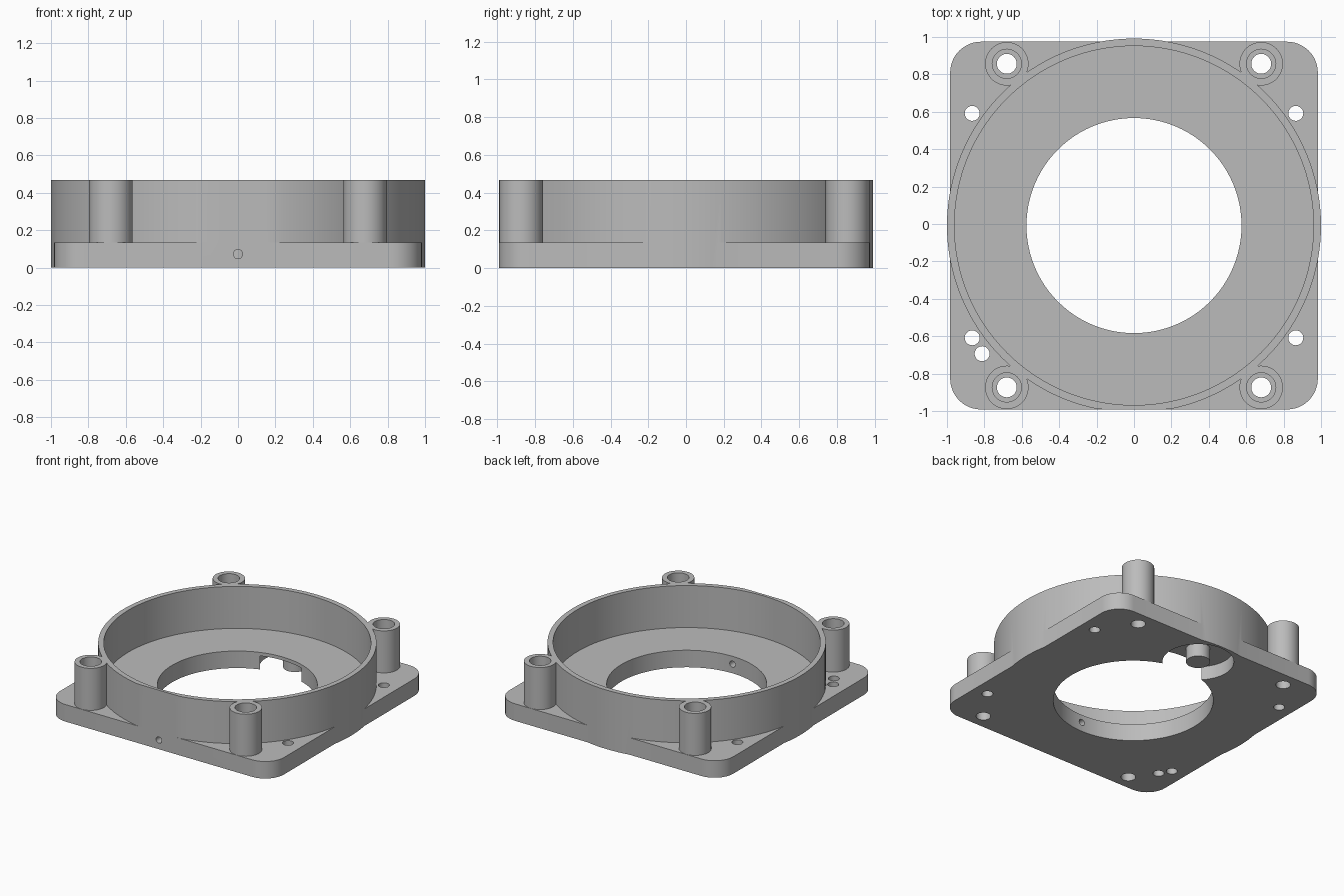
import bpy, bmesh
from math import cos, sin, pi, radians
from mathutils import Matrix

old = bpy.data.objects.get("Cube")
if old:
    bpy.data.objects.remove(old, do_unlink=True)

CY = -0.0085        # the round body sits slightly behind the flat front edge
HALF = 0.983        # half width of the square base
BASE, TOP = 0.135, 0.468
BOSS = (0.68, 0.865)
HOLE = (0.865, 0.6)

grey = bpy.data.materials.new("light_grey")
grey.use_nodes = True
grey.diffuse_color = (0.5, 0.5, 0.5, 1)
grey.node_tree.nodes["Principled BSDF"].inputs["Base Color"].default_value = (0.5, 0.5, 0.5, 1)


def prism(name, outline, z0, z1):
    """Extrude a flat outline between two heights."""
    bm = bmesh.new()
    face = bm.faces.new([bm.verts.new((x, y, z0)) for x, y in outline])
    ext = bmesh.ops.extrude_face_region(bm, geom=[face])
    verts = [v for v in ext["geom"] if isinstance(v, bmesh.types.BMVert)]
    bmesh.ops.translate(bm, verts=verts, vec=(0, 0, z1 - z0))
    bmesh.ops.recalc_face_normals(bm, faces=bm.faces)
    mesh = bpy.data.meshes.new(name)
    bm.to_mesh(mesh)
    bm.free()
    mesh.materials.append(grey)
    obj = bpy.data.objects.new(name, mesh)
    bpy.context.collection.objects.link(obj)
    return obj


def circle(x, y, r, n=48):
    return [(x + r * cos(2 * pi * i / n), y + CY + r * sin(2 * pi * i / n)) for i in range(n)]


def rounded_square(half, r, n=12):
    pts = []
    for k, (sx, sy) in enumerate([(1, 1), (-1, 1), (-1, -1), (1, -1)]):
        for i in range(n + 1):
            a = (k + i / n) * pi / 2
            pts.append((sx * (half - r) + r * cos(a), CY + sy * (half - r) + r * sin(a)))
    return pts


def combine(target, other, operation):
    """Apply a boolean and discard the second solid."""
    mod = target.modifiers.new("combine", "BOOLEAN")
    mod.operation, mod.solver, mod.object = operation, "EXACT", other
    deps = bpy.context.evaluated_depsgraph_get()
    mesh = bpy.data.meshes.new_from_object(target.evaluated_get(deps))
    target.modifiers.clear()
    target.data = mesh
    bpy.data.objects.remove(other, do_unlink=True)


def add(outline, z0, z1):
    combine(housing, prism("solid", outline, z0, z1), "UNION")


def cut(outline, z0, z1):
    combine(housing, prism("cutter", outline, z0, z1), "DIFFERENCE")


corners = [(sx, sy) for sx in (-1, 1) for sy in (-1, 1)]

# Square base with the round body, trimmed flush along the front
housing = prism("housing", rounded_square(HALF, 0.165), 0, BASE)
add([(x, max(y, CY - HALF)) for x, y in circle(0, 0, 1.0, 128)], 0, TOP)

# Screw bosses
for sx, sy in corners:
    add(circle(sx * BOSS[0], sy * BOSS[1], 0.116), 0.05, TOP)

# Round recess and central opening
cut(circle(0, 0, 0.96, 128), BASE, 0.6)
cut(circle(0, 0, 0.575, 96), -0.1, 0.3)

# Counterbored boss holes and base mounting holes
for sx, sy in corners:
    cut(circle(sx * BOSS[0], sy * BOSS[1], 0.078), BASE, 0.6)
    cut(circle(sx * BOSS[0], sy * BOSS[1], 0.053), -0.1, 0.3)
    cut(circle(sx * HOLE[0], sy * HOLE[1], 0.04, 32), -0.1, 0.3)
cut(circle(-0.812, -0.685, 0.04, 32), -0.1, 0.3)

# Pocket under the back edge, opening into the central hole
cut(circle(0, 0.725, 0.257, 64), -0.1, 0.108)

# Small radial hole through the front
drill = prism("cutter", circle(0, -CY, 0.025, 24), 0, 0.8)
drill.data.transform(Matrix.Translation((0, -0.3, 0.073)) @ Matrix.Rotation(radians(90), 4, "X"))
combine(housing, drill, "DIFFERENCE")

# Post hanging in the pocket
post = prism("pocket_post", circle(0, 0.725, 0.087), 0, 0.12)

# Smooth curved walls, crisp edges
for obj in (housing, post):
    obj.data.shade_smooth()
    obj.data.set_sharp_from_angle(angle=radians(30))
